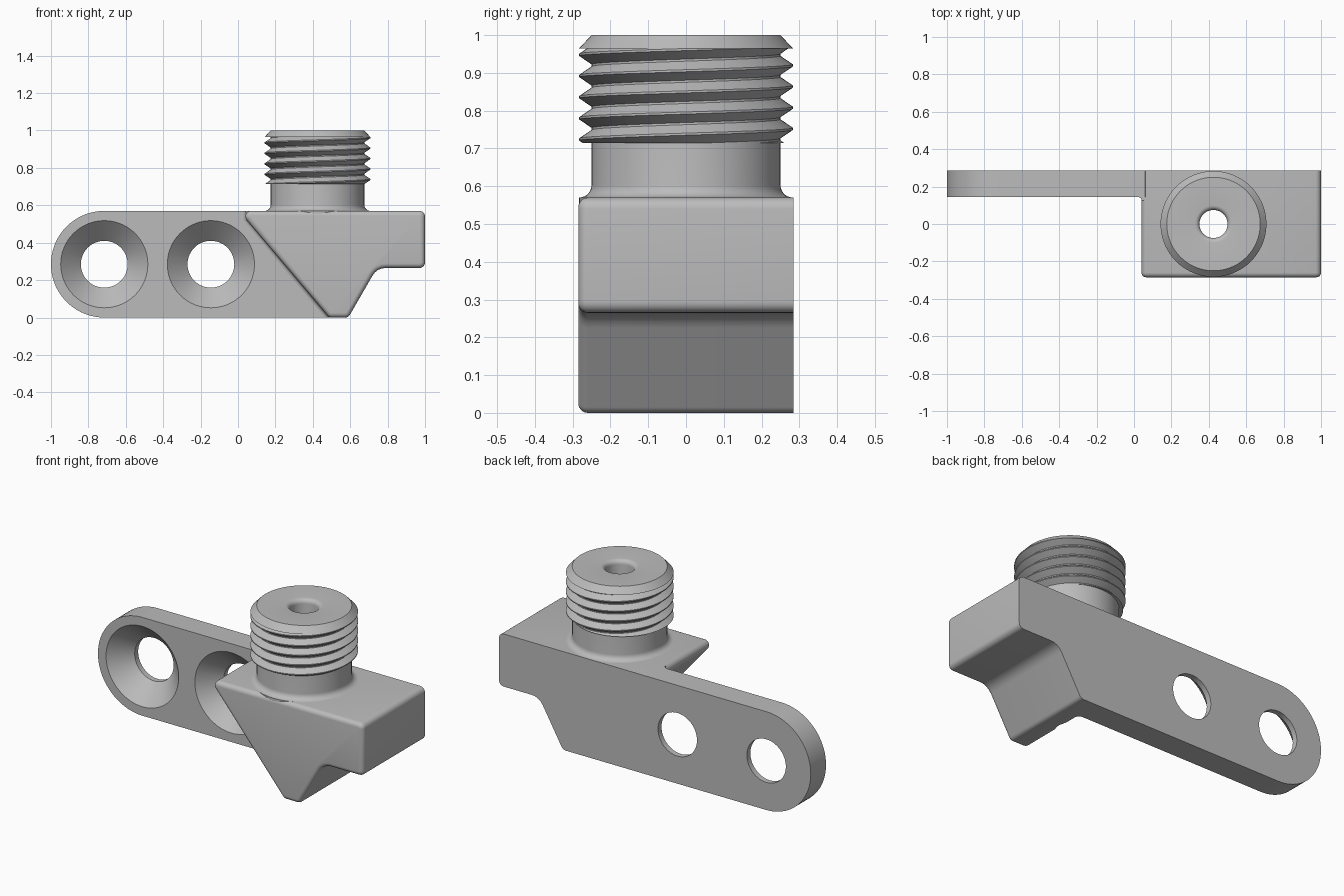
import bpy, bmesh, math
from mathutils import Vector

cube = bpy.data.objects.get("Cube")
if cube:
    bpy.data.objects.remove(cube, do_unlink=True)

grey = bpy.data.materials.new("plain_grey")
grey.use_nodes = True
colour = (0.5, 0.5, 0.5, 1)
grey.diffuse_color = colour
grey.node_tree.nodes["Principled BSDF"].inputs["Base Color"].default_value = colour

TOP, BACK, PLATE_FRONT = 0.57, 0.285, 0.145
STUD_X, BORE = 0.425, 0.075
THREAD_LOW, THREAD_HIGH = 0.715, 0.965
ROOT, CREST, PITCH = 0.25, 0.283, 0.056
SIDES = 72


def finish(bm, name):
    bmesh.ops.recalc_face_normals(bm, faces=bm.faces)
    mesh = bpy.data.meshes.new(name)
    bm.to_mesh(mesh)
    bm.free()
    mesh.materials.append(grey)
    ob = bpy.data.objects.new(name, mesh)
    bpy.context.collection.objects.link(ob)
    return ob


def activate(ob):
    bpy.ops.object.select_all(action='DESELECT')
    ob.select_set(True)
    bpy.context.view_layer.objects.active = ob


def smooth(ob):
    activate(ob)
    bpy.ops.object.shade_smooth_by_angle(angle=math.radians(30))


def rounded(corners):
    """Outline from (x, z, radius) corners, with arcs at the rounded ones."""
    out = []
    for i, (x, z, r) in enumerate(corners):
        p = Vector((x, z))
        if r == 0:
            out.append(p)
            continue
        a = (Vector(corners[i - 1][:2]) - p).normalized()
        b = (Vector(corners[(i + 1) % len(corners)][:2]) - p).normalized()
        half = a.angle(b) / 2
        centre = p + (a + b).normalized() * r / math.sin(half)
        start = p + a * r / math.tan(half) - centre
        end = p + b * r / math.tan(half) - centre
        sweep = math.pi - 2 * half
        steps = max(4, round(sweep / math.radians(5 if r > 0.2 else 15)))
        for k in range(steps + 1):
            t = k / steps
            out.append(centre + (start * math.sin((1 - t) * sweep)
                                 + end * math.sin(t * sweep)) / math.sin(sweep)
                       if abs(math.sin(sweep)) > 1e-6 else centre + start)
    return out


def prism(name, outline, y0, y1, front_round=0):
    bm = bmesh.new()
    front = bm.faces.new([bm.verts.new((p.x, y0, p.y)) for p in outline])
    back = bmesh.ops.extrude_face_region(bm, geom=[front], use_keep_orig=True)
    for v in back["geom"]:
        if isinstance(v, bmesh.types.BMVert):
            v.co.y = y1
    bmesh.ops.recalc_face_normals(bm, faces=bm.faces)
    if front_round:
        rim = [e for e in bm.edges if all(abs(v.co.y - y0) < 1e-5 for v in e.verts)]
        bmesh.ops.bevel(bm, geom=rim, offset=front_round, segments=5, profile=0.5,
                        affect='EDGES', clamp_overlap=False)
    return finish(bm, name)


def lathe(name, profile, centre, along_y=False, closed=True):
    """Spin (radius, height) points round the z axis, or round the y axis."""
    bm = bmesh.new()
    rings = []
    for r, h in profile:
        ring = []
        for i in range(SIDES):
            a = math.tau * i / SIDES
            u, v = r * math.cos(a), r * math.sin(a)
            ring.append(bm.verts.new(Vector(centre) + Vector((u, h, v) if along_y else (u, v, h))))
        rings.append(ring)
    pairs = list(zip(rings, rings[1:]))
    if closed:
        pairs.append((rings[-1], rings[0]))
    else:
        bm.faces.new(rings[0])
        bm.faces.new(rings[-1])
    for lo, hi in pairs:
        for i in range(SIDES):
            j = (i + 1) % SIDES
            bm.faces.new((lo[i], lo[j], hi[j], hi[i]))
    return finish(bm, name)


def cut(ob, cutter):
    mod = ob.modifiers.new("cut", 'BOOLEAN')
    mod.operation, mod.solver, mod.object = 'DIFFERENCE', 'EXACT', cutter
    activate(ob)
    bpy.ops.object.modifier_apply(modifier=mod.name)
    bpy.data.objects.remove(cutter, do_unlink=True)


# Mounting plate with a round end and two countersunk holes
plate = prism("mounting_plate", rounded([
    (-1, 0, 0.2849), (0.52, 0, 0), (0.06, TOP, 0), (-1, TOP, 0.2849)]), PLATE_FRONT, BACK)
for x in (-0.715, -0.145):
    cut(plate, lathe("hole_cutter", [(0.243, PLATE_FRONT - 0.01), (0.125, 0.253), (0.125, 0.35)],
                     (x, 0, 0.285), along_y=True, closed=False))
smooth(plate)

# Wedge block with rounded corners and a rounded front rim
block = prism("wedge_block", rounded([
    (0.005, TOP, 0.03), (0.488, 0, 0.03), (0.59, 0, 0.03),
    (0.743, 0.265, 0.08), (1, 0.265, 0.03), (1, TOP, 0.03)]), -BACK, BACK, 0.025)
cut(block, lathe("bore_cutter", [(BORE, -0.1), (BORE, 0.7)], (STUD_X, 0, 0), closed=False))
smooth(block)

# Small concave fillet where the block meets the plate
bm = bmesh.new()
size = 0.02
section = [(-0.01, -0.01), (size, -0.01)]
for k in range(6):
    a = math.pi / 2 * k / 5
    section.append((size * (1 - math.sin(a)), size * (1 - math.cos(a))))
section.append((-0.01, size))
stations = [[bm.verts.new((x - a * 1.2, PLATE_FRONT - b, z)) for a, b in section]
            for x, z in ((0.042, TOP), (0.047, 0.521), (0.488, 0))]
for lo, hi in zip(stations, stations[1:]):
    for i in range(len(section)):
        j = (i + 1) % len(section)
        bm.faces.new((lo[i], lo[j], hi[j], hi[i]))
bm.faces.new(stations[0])
bm.faces.new(stations[-1])
smooth(finish(bm, "inner_fillet"))

# Stud core: flared neck, chamfered top and bore with a rounded lip
flare = CREST - ROOT
profile = [(BORE, 0.55), (CREST, 0.55)]
for k in range(7):
    a = math.pi / 2 * k / 6
    profile.append((CREST - flare * math.sin(a), TOP + flare * (1 - math.cos(a))))
profile += [(ROOT, THREAD_HIGH), (CREST, THREAD_HIGH), (ROOT, 1)]
for k in range(6):
    a = math.pi / 2 * k / 5
    profile.append((BORE + 0.025 * (1 - math.sin(a)), 0.975 + 0.025 * math.cos(a)))
smooth(lathe("stud_core", profile, (STUD_X, 0, 0)))

# Helical thread, trimmed flat at both ends
bm = bmesh.new()
count = SIDES * 7
ridge = [(0, ROOT), (0.1, ROOT), (0.5, CREST), (0.6, CREST)]
grid = []
for i in range(count + 1):
    a = math.tau * i / SIDES
    grid.append([bm.verts.new((STUD_X + r * math.cos(a), r * math.sin(a),
                               0.651 + PITCH * (i / SIDES + f))) for f, r in ridge])
for i in range(count):
    for k in range(4):
        if k < 3:
            bm.faces.new((grid[i][k], grid[i + 1][k], grid[i + 1][k + 1], grid[i][k + 1]))
        elif i + SIDES < count:
            bm.faces.new((grid[i][3], grid[i + 1][3], grid[i + SIDES + 1][0], grid[i + SIDES][0]))
for z, up in ((THREAD_LOW, -1), (THREAD_HIGH, 1)):
    bmesh.ops.bisect_plane(bm, geom=bm.verts[:] + bm.edges[:] + bm.faces[:],
                           plane_co=(0, 0, z), plane_no=(0, 0, up), clear_outer=True)
ends = bmesh.ops.extrude_edge_only(bm, edges=[e for e in bm.edges if e.is_boundary])
for v in ends["geom"]:
    if isinstance(v, bmesh.types.BMVert):
        d = Vector((v.co.x - STUD_X, v.co.y)).normalized() * (ROOT - 0.01)
        v.co.x, v.co.y = STUD_X + d.x, d.y
smooth(finish(bm, "stud_thread"))
